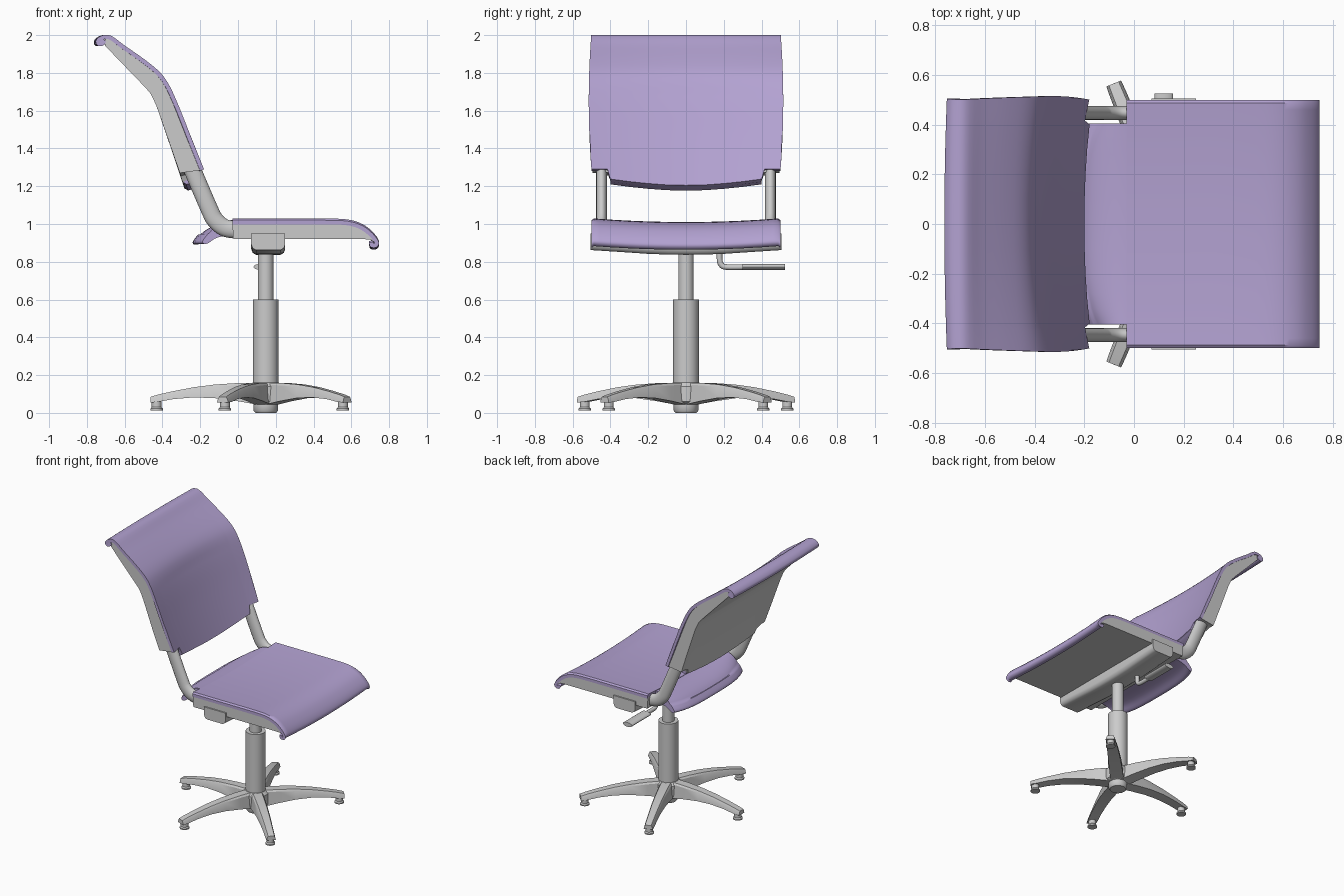
import bpy, bmesh, math
from mathutils import Vector

if "Cube" in bpy.data.objects:
    bpy.data.objects.remove(bpy.data.objects["Cube"])


def material(name, rgb):
    m = bpy.data.materials.new(name)
    m.diffuse_color = (*rgb, 1)
    m.use_nodes = True
    m.node_tree.nodes["Principled BSDF"].inputs["Base Color"].default_value = m.diffuse_color
    return m


LILAC = material("lilac_fabric", (0.45, 0.36, 0.64))


def rings(name, loops, mat=None, angle=40):
    """Skin a list of equal-length point loops and cap both ends."""
    bm = bmesh.new()
    vs = [[bm.verts.new(p) for p in loop] for loop in loops]
    n = len(vs[0])
    for a, b in zip(vs, vs[1:]):
        for i in range(n):
            j = (i + 1) % n
            bm.faces.new((a[i], a[j], b[j], b[i]))
    bm.faces.new(vs[0])
    bm.faces.new(vs[-1])
    bmesh.ops.recalc_face_normals(bm, faces=bm.faces)
    me = bpy.data.meshes.new(name)
    bm.to_mesh(me)
    bm.free()
    ob = bpy.data.objects.new(name, me)
    bpy.context.collection.objects.link(ob)
    if mat:
        me.materials.append(mat)
    bpy.ops.object.select_all(action='DESELECT')
    ob.select_set(True)
    bpy.context.view_layer.objects.active = ob
    bpy.ops.object.shade_smooth_by_angle(angle=math.radians(angle))
    return ob


def spline(pts, steps=4):
    """Catmull-Rom curve through 2D points."""
    p = [Vector(q) for q in pts]
    p = [2 * p[0] - p[1]] + p + [2 * p[-1] - p[-2]]
    out = []
    for a, b, c, d in zip(p, p[1:], p[2:], p[3:]):
        for k in range(steps):
            t = k / steps
            out.append(0.5 * (2 * b + (c - a) * t + (2 * a - 5 * b + 4 * c - d) * t * t
                              + (3 * b - a - 3 * c + d) * t ** 3))
    return out + [p[-2]]


def inset(path, t):
    """Offset a path to its right-hand side."""
    out = []
    for i, p in enumerate(path):
        d = (path[min(i + 1, len(path) - 1)] - path[max(i - 1, 0)]).normalized()
        out.append(p + Vector((d.y, -d.x)) * t)
    return out


def lathe(name, profile, x=0.0, y=0.0, mat=None, n=32):
    return rings(name, [[(x + r * math.cos(2 * math.pi * k / n), y + r * math.sin(2 * math.pi * k / n), z)
                         for k in range(n)] for r, z in profile], mat)


def sweep(name, path, a, b, n=16):
    """Elliptical tube along 3D points lying in a plane of constant x or y."""
    path = [Vector(p) for p in path]
    side = Vector((0, 1, 0)) if path[0].y == path[-1].y else Vector((1, 0, 0))
    loops = []
    for i, p in enumerate(path):
        d = (path[min(i + 1, len(path) - 1)] - path[max(i - 1, 0)]).normalized()
        u = d.cross(side)
        loops.append([p + u * a * math.cos(2 * math.pi * k / n) + side * b * math.sin(2 * math.pi * k / n)
                      for k in range(n)])
    return rings(name, loops)


def mirrored(half):
    return [-y for y in reversed(half) if y > 0] + half


def interp(v, table):
    for (x0, y0), (x1, y1) in zip(table, table[1:]):
        if v <= x1:
            return y0 + (y1 - y0) * max(0, v - x0) / (x1 - x0)
    return table[-1][1]


CX = 0.147  # column centre

# five-legged base
for i, deg in enumerate((180, 112, -112, 45, -45)):
    c, s = math.cos(math.radians(deg)), math.sin(math.radians(deg))
    loops = []
    for r, top, bot, w in ((0.02, .16, .04, .048), (0.15, .158, .062, .046), (0.27, .15, .078, .043),
                           (0.38, .136, .082, .04), (0.49, .115, .073, .036), (0.57, .097, .058, .034),
                           (0.61, .085, .055, .032)):
        sect = ((-w, bot), (w, bot), (w * .85, top - .012), (w * .65, top), (-w * .65, top), (-w * .85, top - .012))
        loops.append([(CX + c * r - s * v, s * r + c * v, z) for v, z in sect])
    rings(f"base_leg_{i}", loops, angle=30)
    lathe(f"foot_{i}", [(.033, .013), (.033, .022), (.026, .03), (.026, .065)],
          CX + c * .578, s * .578, n=20)

# hub, outer column and gas lift
lathe("base_hub", [(.055, 0), (.065, .012), (.065, .045), (.09, .06), (.09, .14), (.07, .16)], CX)
lathe("column", [(.068, .1), (.068, .6)], CX)
lathe("gas_lift", [(.041, .58), (.041, .87)], CX, mat=material("light_metal", (.62, .62, .62)))

# cross beam under the seat
beam = []
for y in mirrored([0, .1, .2, .35, .505]):
    b = .837 + .025 * min(1, abs(y) / .45) ** 2
    beam.append([(x, y, z) for x, z in ((.07, .95), (.07, b + .03), (.078, b + .01), (.095, b), (.225, b),
                                        (.242, b + .01), (.25, b + .03), (.25, .95))])
rings("cross_beam", beam, angle=50)

# height lever with flat grip
lever = spline([(.178, .87), (.178, .81), (.188, .783), (.215, .772), (.32, .772), (.5, .772)])
sweep("height_lever", [(.12, p.x, p.y) for p in lever], .015, .015)
sweep("lever_grip", [(.12, y, .773) for y in (.3, .31, .5, .525)], .016, .038)

# seat cushion with rolled front lip
SAG = 0.02
seat_ys = mirrored([0, .08, .16, .24, .32, .4, .46, .488, .5])


def sag(y):
    return -SAG * (1 - (y / .5) ** 2) - (.01 if abs(y) > .495 else 0)


seat_top = spline([(-.03, 1.03), (.2, 1.03), (.45, 1.03), (.58, 1.025), (.66, 1.0), (.715, .957), (.745, .915),
                   (.74, .892), (.72, .884), (.7, .89), (.693, .91)])
seat_loop = seat_top + inset(seat_top, .022)[::-1]
rings("seat_cushion", [[(p.x, y, p.y + sag(y)) for p in seat_loop] for y in seat_ys], LILAC)

# rear drop of the seat between the uprights
flap = spline([(.05, 1.029), (-.05, 1.026), (-.12, 1.01), (-.18, .98), (-.22, .94), (-.24, .908), (-.22, .897),
               (-.16, .925), (-.05, .945), (.05, .95)])
rings("seat_rear", [[(p.x + .05 * (abs(y) / .4) ** 4 * min(1, max(0, (-p.x - .05) / .15)), y,
                      p.y + (sag(y) if p.y > .95 else sag(y) * .3)) for p in flap]
                    for y in mirrored([0, .1, .2, .28, .34, .38, .405])], LILAC)

# seat shell and side rails
under = inset(seat_top, .012)[:26]
shell = under + [Vector(q) for q in ((.7, .918), (.66, .92), (-.025, .92))]
rings("seat_shell", [[(p.x, max(-.495, min(.495, y)), p.y + (sag(y) if i < len(under) else 0))
                      for i, p in enumerate(shell)] for y in seat_ys], angle=35)

# uprights joining seat and backrest
tube = spline([(.05, .972), (-.02, .97), (-.075, .982), (-.12, 1.02), (-.15, 1.075), (-.24, 1.285), (-.3, 1.43)])
for side, name in ((1, "left"), (-1, "right")):
    sweep("upright_" + name, [(p.x, side * .447, p.y) for p in tube], .046, .029)

# backrest cushion: curled top, concave front, dropped lower edge
back_ys = mirrored([0, .1, .2, .3, .4, .415, .46, .5])
DROP = ((0, .085), (.1, .083), (.25, .072), (.4, .052), (.415, 0), (.5, 0))


def back_point(x, z, y, front=True):
    low = max(0, min(1, (1.5 - z) / .21))
    hollow = interp(z, ((1.25, .055), (1.7, .045), (1.9, .02), (2.0, .005))) * (1 - (y / .5) ** 2)
    d = interp(abs(y), DROP) * low
    wide = 1 + .03 * max(0, 1 - ((z - 1.65) / .37) ** 2)
    return (x + d * .4 - hollow if front else x + d * .3, y * wide, z - d)


back_front = spline([(-.75, 1.95), (-.752, 1.972), (-.725, 1.996), (-.675, 1.998), (-.6, 1.945), (-.5, 1.875),
                     (-.42, 1.81), (-.37, 1.745), (-.32, 1.64), (-.25, 1.465), (-.18, 1.29)])
inner = inset(back_front, .022)
cushion = back_front + inner[::-1]
rings("backrest_cushion", [[back_point(p.x, p.y, y) for p in cushion] for y in back_ys], LILAC)
curl = spline([(-.752, 1.96), (-.74, 1.943), (-.715, 1.945), (-.7, 1.965), (-.72, 1.985)])
rings("backrest_top_roll", [[back_point(p.x, p.y, y) for p in curl] for y in back_ys], LILAC)

# grey backrest shell behind the cushion
face = inset(back_front, .012)[10:]
rear = [Vector(q) for q in ((-.308, 1.27), (-.36, 1.42), (-.43, 1.62))] + \
    spline([(-.45, 1.665), (-.475, 1.705), (-.58, 1.815), (-.705, 1.945)])
back_shell = face + rear
rings("backrest_shell", [[back_point(p.x, p.y, y * .99, i < len(face)) for i, p in enumerate(back_shell)]
                         for y in back_ys], angle=35)

# fabric wrap under the backrest
wrap = [(-.182, 1.292), (-.2, 1.276), (-.29, 1.262), (-.305, 1.272), (-.29, 1.285), (-.2, 1.3)]
rings("backrest_lower_wrap", [[back_point(x, z, y, x > -.25) for x, z in wrap]
                              for y in mirrored([0, .1, .2, .3, .4])], LILAC)
